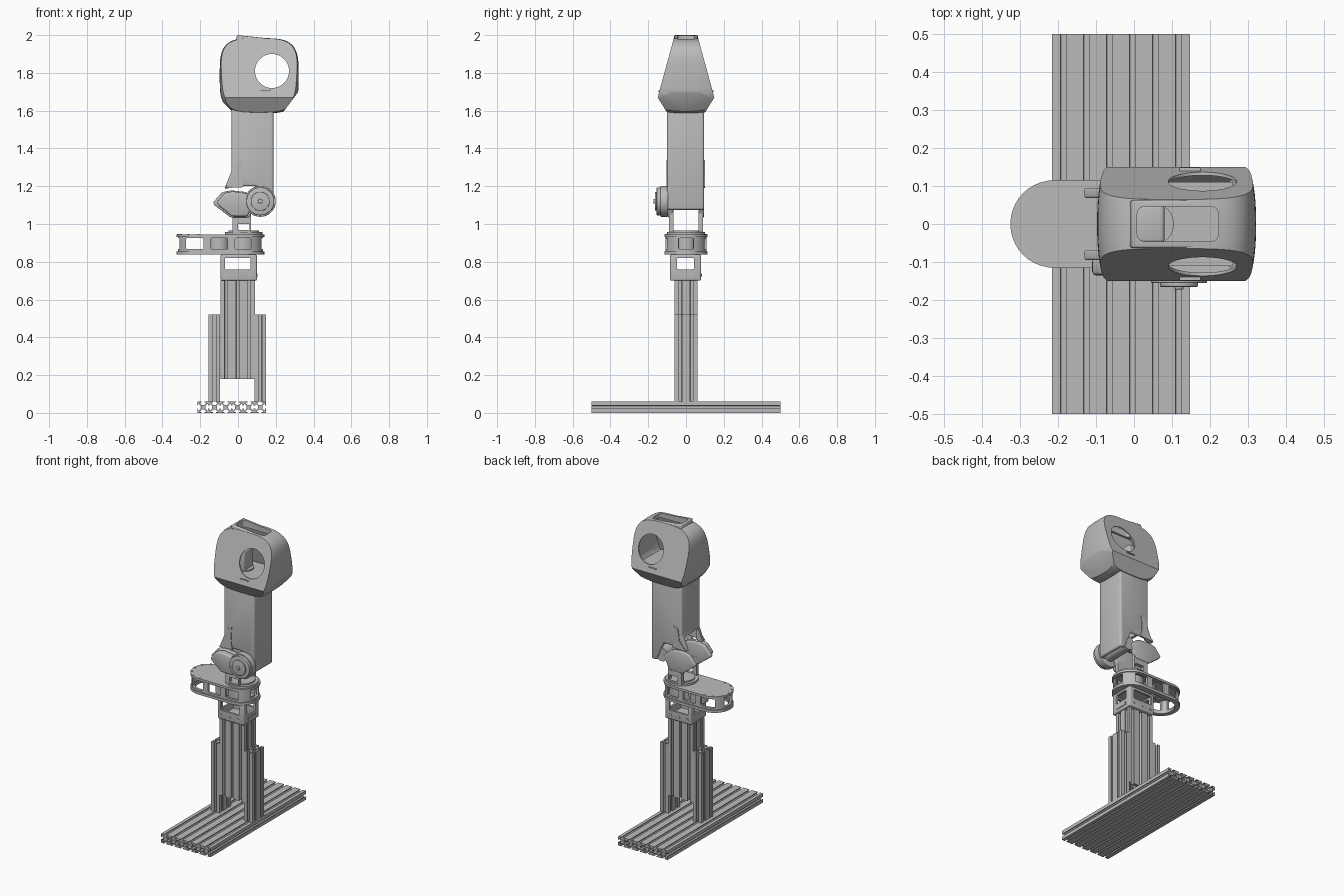
import bpy, bmesh, math
from mathutils import Vector, Matrix

if "Cube" in bpy.data.objects:
    bpy.data.objects.remove(bpy.data.objects["Cube"])

grey = bpy.data.materials.new("plain_grey")
grey.use_nodes = True
grey.diffuse_color = (0.5, 0.5, 0.5, 1)
grey.node_tree.nodes["Principled BSDF"].inputs["Base Color"].default_value = (0.5, 0.5, 0.5, 1)


def add(name, bm, smooth=False):
    bmesh.ops.recalc_face_normals(bm, faces=bm.faces)
    me = bpy.data.meshes.new(name)
    bm.to_mesh(me)
    bm.free()
    ob = bpy.data.objects.new(name, me)
    bpy.context.collection.objects.link(ob)
    me.materials.append(grey)
    if smooth:
        soften(ob)
    return ob


def soften(ob):
    bpy.ops.object.select_all(action="DESELECT")
    ob.select_set(True)
    bpy.context.view_layer.objects.active = ob
    bpy.ops.object.shade_smooth_by_angle(angle=math.radians(30))


def prism(name, outline, axis, a, b, bevel=0.0, smooth=False):
    """Extrude an outline along an axis from a to b; bevel rounds every edge."""
    place = {"x": lambda u, v, w: (w, u, v),
             "y": lambda u, v, w: (u, w, v),
             "z": lambda u, v, w: (u, v, w)}[axis]
    bm = bmesh.new()
    face = bm.faces.new([bm.verts.new(place(u, v, a)) for u, v in outline])
    new = bmesh.ops.extrude_face_region(bm, geom=[face])["geom"]
    bmesh.ops.translate(bm, vec=Vector(place(0, 0, b - a)),
                        verts=[g for g in new if isinstance(g, bmesh.types.BMVert)])
    if bevel:
        bmesh.ops.bevel(bm, geom=bm.edges[:], offset=bevel, segments=3, profile=0.5, affect="EDGES")
    return add(name, bm, smooth or bevel > 0)


def rect(u0, u1, v0, v1):
    return [(u0, v0), (u1, v0), (u1, v1), (u0, v1)]


def box(name, x, y, z, bevel=0.0):
    return prism(name, rect(*x, *y), "z", *z, bevel)


def circle(u, v, r, n=40):
    return [(u + r * math.cos(t * math.tau / n), v + r * math.sin(t * math.tau / n)) for t in range(n)]


def stadium(x0, x1, r, n=20):
    arc = [math.pi * (i / n - 0.5) for i in range(n + 1)]
    return ([(x1 + r * math.cos(t), r * math.sin(t)) for t in arc] +
            [(x0 - r * math.cos(t), -r * math.sin(t)) for t in arc])


def cut(ob, *cutters):
    for c in cutters:
        m = ob.modifiers.new("cut", "BOOLEAN")
        m.operation, m.object, m.solver = "DIFFERENCE", c, "EXACT"
    graph = bpy.context.evaluated_depsgraph_get()
    ob.data = bpy.data.meshes.new_from_object(ob.evaluated_get(graph))
    ob.modifiers.clear()
    for c in cutters:
        bpy.data.objects.remove(c)
    soften(ob)
    return ob


# Slotted aluminium rails, one outline per square cell
CELL = 0.0605
quarter = [(.2, .12), (.37, .29), (.43, .29), (.43, .13), (.5, .13), (.5, .5),
           (.13, .5), (.13, .43), (.29, .43), (.29, .37), (.12, .2)]


def rail(name, u, v, axis, a, b):
    pts = []
    for k in range(4):
        c, s = round(math.cos(k * math.pi / 2)), round(math.sin(k * math.pi / 2))
        pts += [(u + CELL * (c * p - s * q), v + CELL * (s * p + c * q)) for p, q in quarter]
    prism(name, pts, axis, a, b)


for i in range(6):
    rail("base_rail", -0.185 + i * CELL, CELL / 2, "y", -0.5, 0.5)
for y in (-CELL / 2, CELL / 2):
    for x in (-0.125, 0.118):
        rail("side_column", x, y, "z", CELL, 0.52)
    for i in (-1, 0, 1):
        rail("centre_column", i * CELL - 0.002, y, "z", 0.18, 0.7)

# Hollow mount on top of the column
mount = box("column_mount", (-0.092, 0.1), (-0.084, 0.08), (0.7, 0.838), 0.008)
cut(mount, box("c1", (-0.078, 0.084), (-0.07, 0.066), (0.715, 0.83)),
    box("c2", (-0.07, 0.066), (-0.2, 0.2), (0.76, 0.82), 0.006),
    box("c3", (-0.2, 0.2), (-0.048, 0.042), (0.76, 0.82), 0.006))
for x in (-0.065, -0.005, 0.06):
    for y in (-0.086, 0.08):
        prism("mount_screw", circle(x, 0.73, 0.008, 12), "y", y, y + 0.004)
box("mount_slot_plate", (0.098, 0.104), (-0.04, 0.042), (0.72, 0.738))

# Shoulder housing: windowed shell with two flanges
shell = prism("shoulder_shell", stadium(-0.21, 0.024, 0.108), "z", 0.842, 0.94)
windows = [box("w", (x, x + w), (-0.2, 0.2), (0.867, 0.925), 0.006)
           for x, w in ((-0.275, 0.092), (-0.145, 0.09), (-0.015, 0.085))]
cut(shell, prism("inner", stadium(-0.21, 0.024, 0.092), "z", 0.8, 0.934),
    box("ends", (-0.5, 0.5), (-0.04, 0.04), (0.867, 0.925), 0.006), *windows)
lower = prism("shoulder_lower_flange", stadium(-0.21, 0.024, 0.115), "z", 0.838, 0.855)
cut(lower, prism("inner", stadium(-0.21, -0.1, 0.085), "z", 0.8, 0.9))
prism("shoulder_top_plate", stadium(-0.21, 0.024, 0.115), "z", 0.93, 0.945)
prism("shoulder_motor", circle(-0.1, 0, 0.055), "z", 0.842, 0.932, smooth=True)
cut(prism("turntable_drum", circle(0.024, 0, 0.08), "z", 0.842, 0.94, smooth=True),
    box("gap", (-0.2, 0.2), (-0.038, 0.038), (0.867, 0.925)))
for i in range(7):
    t = math.pi * (0.5 + i / 6)
    prism("rim_screw", circle(-0.21 + 0.106 * math.cos(t), 0.106 * math.sin(t), 0.006, 10), "z", 0.944, 0.948)
prism("turntable", circle(0.03, 0, 0.1), "z", 0.944, 0.958, smooth=True)
prism("turntable_cap", circle(0.03, 0, 0.08), "z", 0.957, 0.966, smooth=True)

# Elbow fork: legs with a window, and pointed side plates
nose = [(-0.132, 1.115), (-0.085, 1.168), (-0.035, 1.178), (0.035, 1.17), (0.06, 1.16),
        (0.1, 1.12), (0.06, 1.035), (-0.04, 1.035), (-0.125, 1.1)]
for side in (-1, 1):
    leg = box("fork_leg", (-0.03, 0.07), sorted((side * 0.066, side * 0.09)), (0.955, 1.08))
    cut(leg, box("c", (0.0, 0.062), (-0.3, 0.3), (0.968, 1.0), 0.004))
    prism("elbow_side_plate", nose, "y", *sorted((side * 0.068, side * 0.095)), bevel=0.006)
prism("elbow_front_cover", [(x * 0.85, 1.11 + (z - 1.11) * 0.92) for x, z in nose],
      "y", -0.135, -0.09, bevel=0.01)
prism("elbow_axle", circle(0.118, 1.12, 0.045), "y", -0.1, 0.09, smooth=True)
for r, y0, y1 in ((0.082, -0.135, -0.095), (0.074, -0.155, -0.13), (0.05, -0.165, -0.15), (0.012, -0.172, -0.16)):
    prism("elbow_disc", circle(0.118, 1.12, r), "y", y0, y1, bevel=0.003)

# Forearm shell, open underneath
arm_side = [(-0.034, 1.62), (-0.034, 1.28), (-0.072, 1.185), (0.0, 1.2),
            (0.1, 1.2), (0.15, 1.075), (0.188, 1.075), (0.188, 1.62)]
arm = prism("forearm", arm_side, "y", -0.1, 0.096, bevel=0.012)
cut(arm, box("inner", (-0.02, 0.172), (-0.086, 0.082), (1.0, 1.57)),
    box("left_slot", (-0.2, 0.0), (-0.075, 0.072), (1.0, 1.27)))
collar = [(-0.07, 1.19), (-0.02, 1.25), (-0.01, 1.325), (0.025, 1.34), (0.02, 1.25), (0.03, 1.195)]
for y in (-0.104, 0.092):
    prism("forearm_collar", collar, "y", y, y + 0.008)


# Head: rounded barrel trimmed by slanted planes
def head_body(name, k):
    centre = Vector((0.108, 0, 1.785))
    bm = bmesh.new()
    rings = []
    for j in range(-8, 9):
        y = 0.16 * j / 8
        s = 1 - 0.10 * abs(j / 8) ** 2.5
        ring = []
        for i in range(64):
            c, n = math.cos(i * math.tau / 64), math.sin(i * math.tau / 64)
            px = math.copysign(abs(c) ** 0.55, c) * (0.213 if c > 0 else 0.205)
            pz = math.copysign(abs(n) ** 0.55, n) * 0.2
            ring.append(bm.verts.new(centre + Vector((px * s, y, pz * s))))
        rings.append(ring)
    for a, b in zip(rings, rings[1:]):
        for i in range(64):
            bm.faces.new((a[i - 1], a[i], b[i], b[i - 1]))
    bm.faces.new(rings[0])
    bm.faces.new(rings[-1])
    planes = [((0, s * 0.15, 1.67), (0, s * 0.33, 0.09)) for s in (-1, 1)]
    planes += [((0, s * 0.15, 1.67), (0, s * 0.08, -0.05)) for s in (-1, 1)]
    planes += [((-0.095, 0, 1.66), (-0.07, 0, -0.07)), ((0.305, 0, 1.68), (0.08, 0, -0.06))]
    for co, no in planes:
        geom = bm.verts[:] + bm.edges[:] + bm.faces[:]
        res = bmesh.ops.bisect_plane(bm, geom=geom, plane_co=co, plane_no=no, clear_outer=True)
        edges = [g for g in res["geom_cut"] if isinstance(g, bmesh.types.BMEdge)]
        bmesh.ops.edgeloop_fill(bm, edges=edges)
    bmesh.ops.transform(bm, verts=bm.verts, matrix=Matrix.Translation(centre)
                        @ Matrix.Scale(k, 4) @ Matrix.Translation(-centre))
    return add(name, bm, True)


def top_opening():
    return box("opening", (0.008, 0.222), (-0.046, 0.046), (1.85, 2.1), 0.02)


cut(head_body("head_shell", 1), head_body("inner", 0.93), top_opening(),
    prism("hole", circle(0.18, 1.81, 0.09, 64), "y", -0.3, 0.3))
rim = prism("head_top_rim", [(-0.015, 1.95), (0.255, 1.95), (0.235, 1.975), (-0.005, 2.0)],
            "y", -0.063, 0.063, bevel=0.006)
cut(rim, top_opening())

# Parts inside the head, clear of the round side openings
box("head_floor", (-0.05, 0.26), (-0.11, 0.11), (1.66, 1.705))
prism("head_motor", circle(0.05, 0, 0.055), "z", 1.70, 1.714, smooth=True)
box("head_inner_bracket", (-0.03, 0.08), (-0.05, 0.05), (1.7, 1.84), 0.01)
for s in (-1, 1):
    y = sorted((s * 0.138, s * 0.148))
    box("head_slot_plate", (0.12, 0.175), y, (1.702, 1.708))
